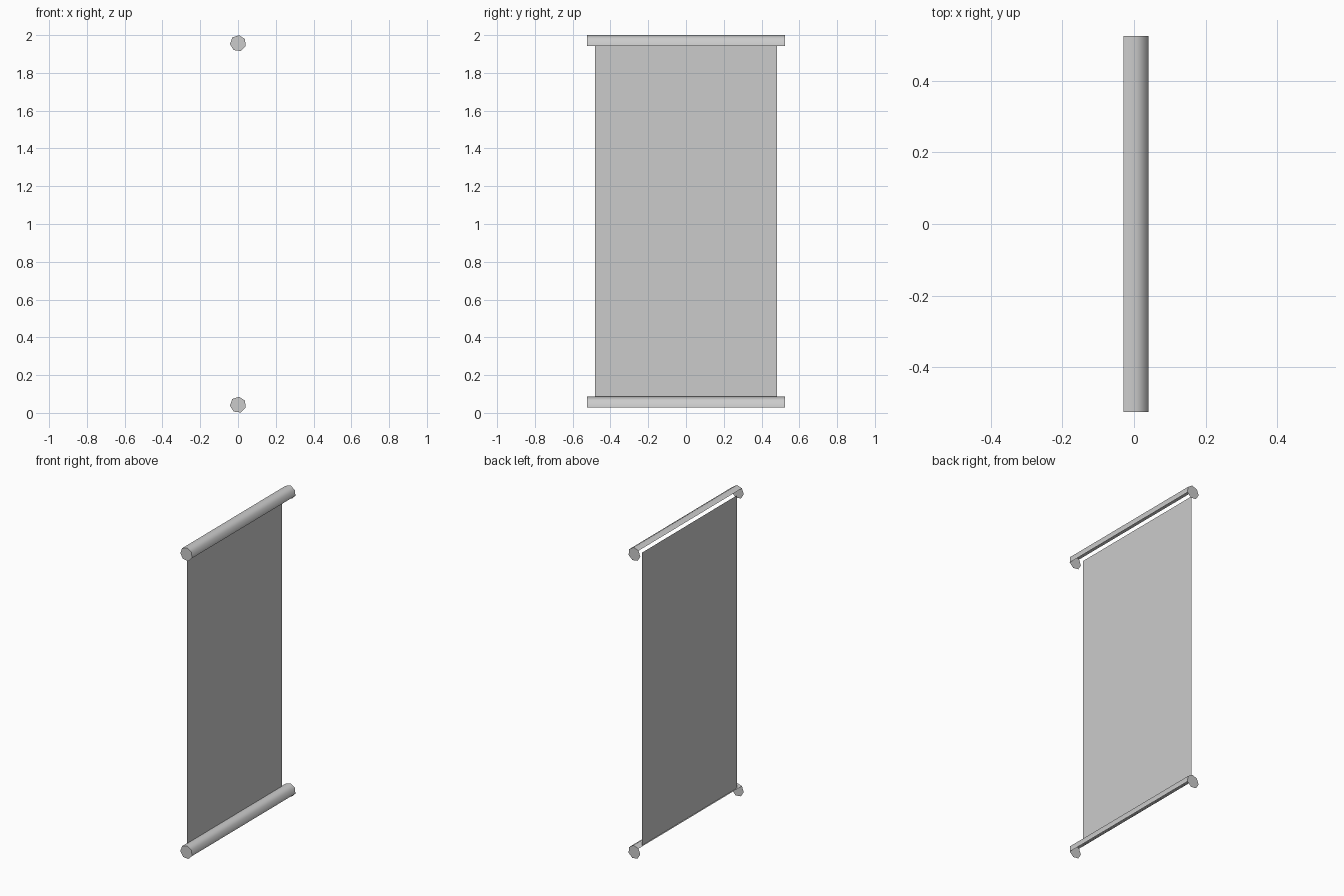
import bpy
import math

cube = bpy.data.objects.get("Cube")
if cube:
    bpy.data.objects.remove(cube)

grey = bpy.data.materials.new("plain_grey")
grey.use_nodes = True
GREY = (0.6, 0.6, 0.6, 1)
grey.diffuse_color = GREY
grey.node_tree.nodes["Principled BSDF"].inputs["Base Color"].default_value = GREY

RADIUS = 0.043
HALF_ROD = 0.525
SIDES = 7
START = math.radians(-20)


def add_mesh(name, verts, faces, smooth=False):
    mesh = bpy.data.meshes.new(name)
    mesh.from_pydata(verts, [], faces)
    mesh.materials.append(grey)
    for poly in mesh.polygons:
        poly.use_smooth = smooth
    obj = bpy.data.objects.new(name, mesh)
    bpy.context.collection.objects.link(obj)
    return obj


def ring(y, z, count):
    angles = [START + i * math.tau / SIDES for i in range(count)]
    return [(RADIUS * math.cos(a), y, z + RADIUS * math.sin(a)) for a in angles]


def rod(name, z):
    # Open shell, wrapping only the outer and upper sides
    n = 4
    faces = [(i, i + 1, n + i + 1, n + i) for i in range(n - 1)]
    add_mesh(name + "_shell", ring(HALF_ROD, z, n) + ring(-HALF_ROD, z, n), faces, True)
    # Full end caps
    for side, y in (("front", -HALF_ROD), ("back", HALF_ROD)):
        order = range(SIDES) if y < 0 else reversed(range(SIDES))
        add_mesh(f"{name}_{side}_cap", ring(y, z, SIDES), [tuple(order)])


rod("top_rod", 1.957)
rod("bottom_rod", 0.043)

# Single hanging sheet, set behind the rod centres
x, y, low, high = -0.024, 0.483, 0.075, 1.957
add_mesh("hanging_sheet",
         [(x, -y, low), (x, y, low), (x, y, high), (x, -y, high)], [(0, 1, 2, 3)])
